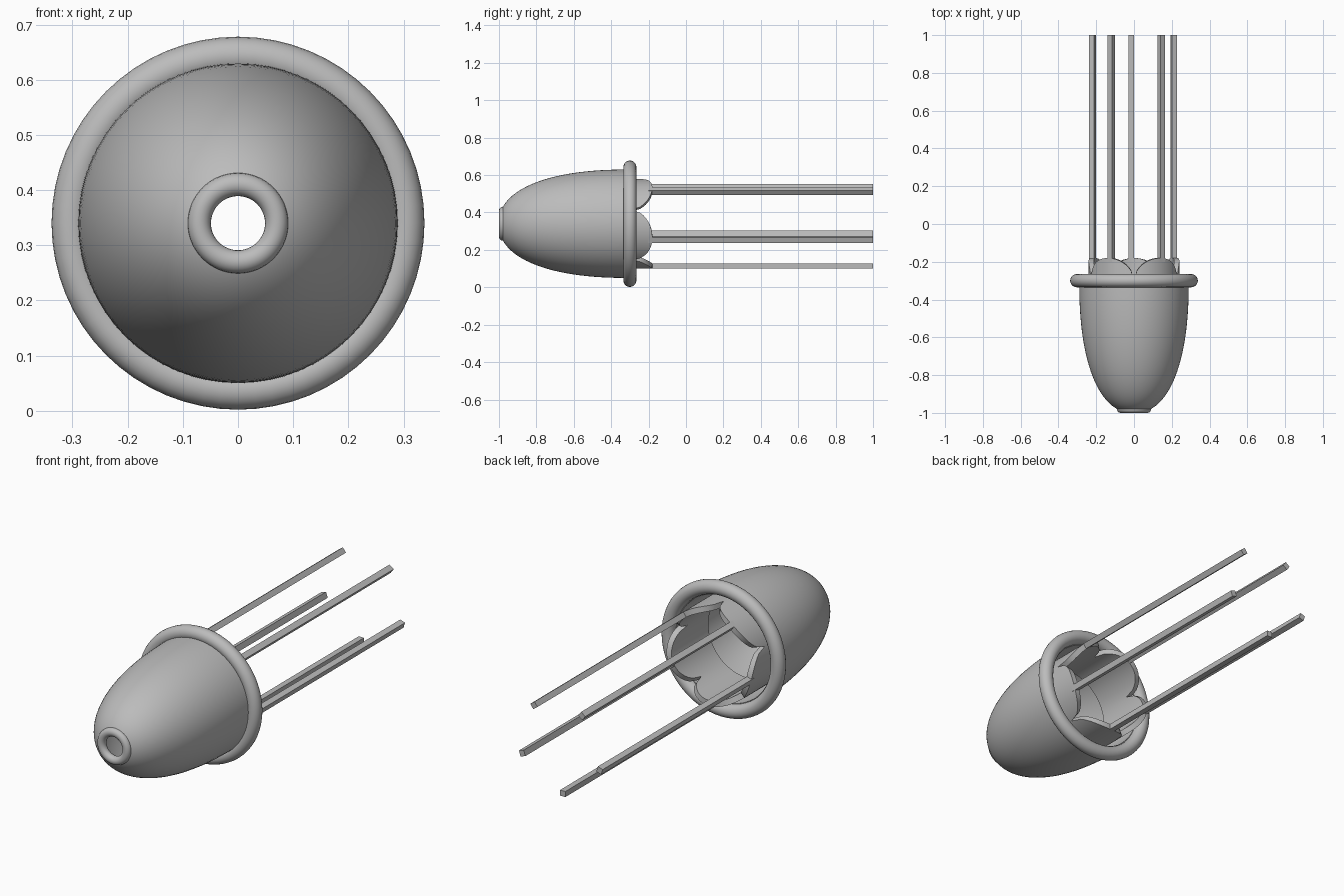
import bpy, bmesh, math
from mathutils import Matrix

if "Cube" in bpy.data.objects:
    bpy.data.objects.remove(bpy.data.objects["Cube"])

AXIS_Z = 0.34
grey = bpy.data.materials.new("grey")
grey.diffuse_color = (0.5, 0.5, 0.5, 1)
grey.use_nodes = True
grey.node_tree.nodes["Principled BSDF"].inputs["Base Color"].default_value = grey.diffuse_color


def finish(name, bm, smooth=True):
    bmesh.ops.recalc_face_normals(bm, faces=bm.faces)
    me = bpy.data.meshes.new(name)
    bm.to_mesh(me)
    bm.free()
    ob = bpy.data.objects.new(name, me)
    bpy.context.collection.objects.link(ob)
    me.materials.append(grey)
    if smooth:
        bpy.context.view_layer.objects.active = ob
        ob.select_set(True)
        bpy.ops.object.shade_smooth_by_angle(angle=math.radians(35))
        ob.select_set(False)
    return ob


def lathe(name, profile, seg=64):
    """Spin a closed (radius, y) profile about the long axis."""
    bm = bmesh.new()
    rings = []
    for k in range(seg):
        a = math.tau * k / seg
        rings.append([bm.verts.new((r * math.cos(a), y, AXIS_Z + r * math.sin(a)))
                      for r, y in profile])
    n = len(profile)
    for k in range(seg):
        p, q = rings[k], rings[(k + 1) % seg]
        for j in range(n):
            bm.faces.new((p[j], p[(j + 1) % n], q[(j + 1) % n], q[j]))
    return finish(name, bm)


def circle(major, y, minor, n=20):
    return [(major + minor * math.cos(math.tau * i / n),
             y + minor * math.sin(math.tau * i / n)) for i in range(n)]


def bell(radius, length, steps=28):
    """Blunt rounded curve from the open end down to the nose hole."""
    pts = []
    for i in range(steps + 1):
        t = 0.971 * math.sin(math.pi / 2 * i / steps)
        pts.append((radius * (1 - t ** 2.3) ** (1 / 2.3), -0.3 - length * t))
    return pts


# Hollow bell-shaped shell, open at the back and pierced at the nose
outer = bell(0.29, 0.70)
inner = bell(0.265, 0.68)
lathe("bell_shell", outer + inner[::-1])

# Rolled rim and nose ring
lathe("rim_ring", circle(0.303, -0.30, 0.035))
lathe("nose_ring", circle(0.070, -0.979, 0.021))

# Inner sleeve with five rounded petals on its back edge
bm = bmesh.new()
SEG, ROWS = 100, 5
BASE, R_IN, R_OUT = -0.48, 0.212, 0.24
cols = []
for k in range(SEG):
    a = math.tau * k / SEG
    step = math.tau / 5
    off = (a + step / 2) % step - step / 2
    u = off / (step / 2)
    top = -0.30 + 0.12 * math.sqrt(max(0, 1 - u * u))
    d = a - math.pi / 2
    cols.append([bm.verts.new((r * math.cos(d), y, AXIS_Z + r * math.sin(d)))
                 for r, y in ((R_IN, BASE), (R_IN, top), (R_OUT, top), (R_OUT, BASE))])
for k in range(SEG):
    p, q = cols[k], cols[(k + 1) % SEG]
    for j in range(4):
        bm.faces.new((p[j], p[(j + 1) % 4], q[(j + 1) % 4], q[j]))
finish("petal_sleeve", bm)

# Five long square rods, one at each petal tip
for k in range(5):
    bm = bmesh.new()
    y0, y1 = -0.20, 1.0
    place = (Matrix.Translation((0, 0, AXIS_Z))
             @ Matrix.Rotation(math.tau * k / 5, 4, 'Y')
             @ Matrix.Translation((-0.015, (y0 + y1) / 2, -0.226))
             @ Matrix.Diagonal((0.029, y1 - y0, 0.028, 1)))
    bmesh.ops.create_cube(bm, size=1, matrix=place)
    finish(f"rod_{k + 1}", bm, smooth=False)
